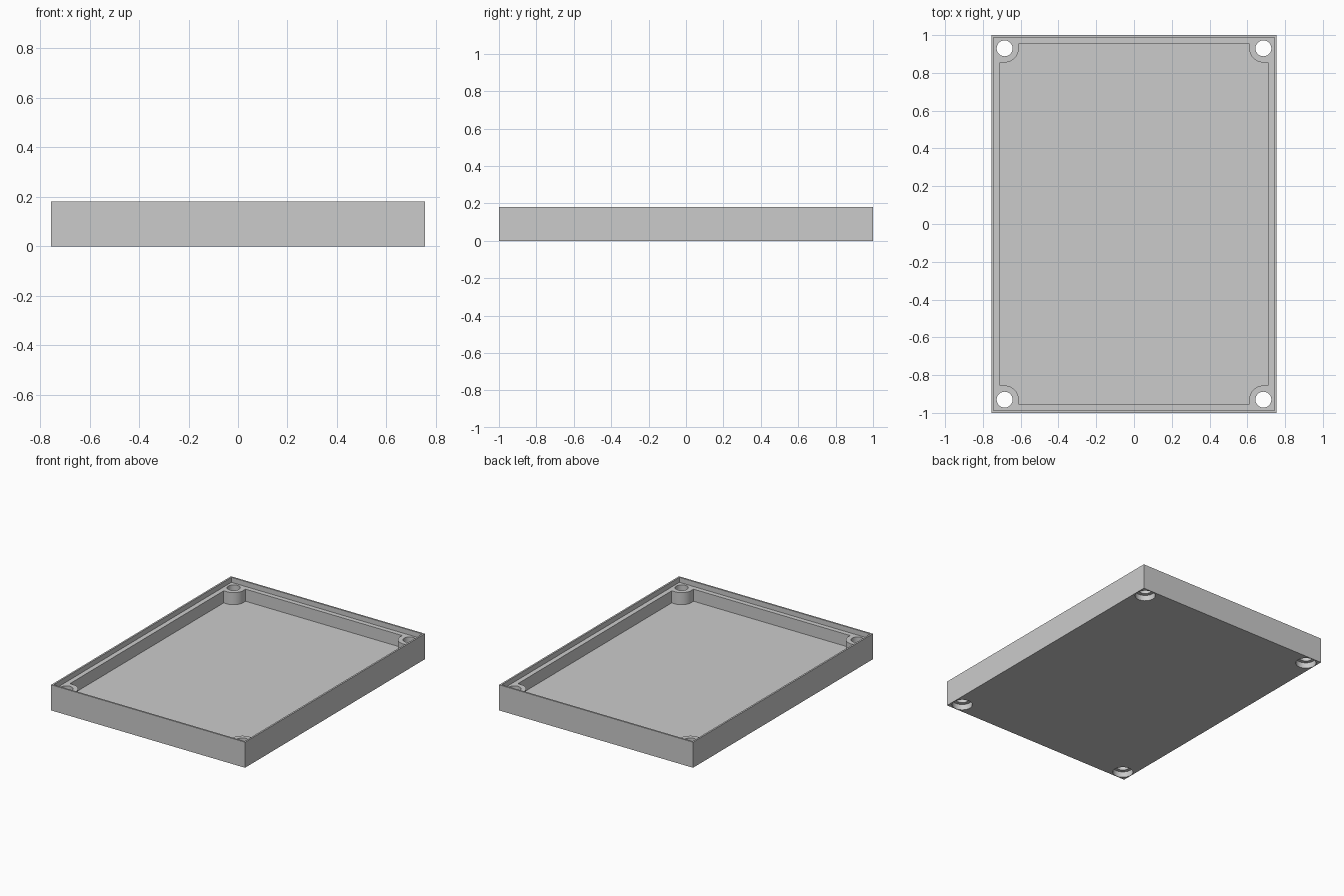
import bpy
import bmesh
from math import cos, sin, pi, radians

if "Cube" in bpy.data.objects:
    bpy.data.objects.remove(bpy.data.objects["Cube"])

W, L, H = 0.755, 1.0, 0.18          # half width, half length, height
LEDGE, FLOOR = 0.145, 0.06          # heights of the ledge and the tray floor
RIM = 0.012                         # thickness of the raised rim
CAV_X, CAV_Y = 0.71, 0.955          # half size of the cavity
HOLE_X, HOLE_Y = 0.685, 0.93        # screw hole centres
BOSS_R = 0.075

grey = bpy.data.materials.new("light_grey")
grey.use_nodes = True
colour = (0.6, 0.6, 0.6, 1)
grey.diffuse_color = colour
grey.node_tree.nodes["Principled BSDF"].inputs["Base Color"].default_value = colour


def prism(name, outline, z0, z1):
    """Extrude a counterclockwise outline from z0 to z1."""
    bm = bmesh.new()
    face = bm.faces.new([bm.verts.new((x, y, z0)) for x, y in outline])
    top = bmesh.ops.extrude_face_region(bm, geom=[face])["geom"]
    verts = [v for v in top if isinstance(v, bmesh.types.BMVert)]
    bmesh.ops.translate(bm, verts=verts, vec=(0, 0, z1 - z0))
    bmesh.ops.recalc_face_normals(bm, faces=bm.faces)
    mesh = bpy.data.meshes.new(name)
    bm.to_mesh(mesh)
    bm.free()
    mesh.materials.append(grey)
    obj = bpy.data.objects.new(name, mesh)
    bpy.context.collection.objects.link(obj)
    return obj


def rectangle(x, y):
    return [(-x, -y), (x, -y), (x, y), (-x, y)]


def circle(cx, cy, r, n=48):
    return [(cx + r * cos(2 * pi * i / n), cy + r * sin(2 * pi * i / n)) for i in range(n)]


def cavity_outline():
    """Rectangle whose corners are notched by rounded screw bosses."""
    arc = [1.5 * pi - 0.5 * pi * i / 12 for i in range(13)]
    corner = [(CAV_X, HOLE_Y - BOSS_R)]
    corner += [(HOLE_X + BOSS_R * cos(a), HOLE_Y + BOSS_R * sin(a)) for a in arc]
    corner += [(HOLE_X - BOSS_R, CAV_Y)]
    points = []
    for sx, sy in ((1, 1), (-1, 1), (-1, -1), (1, -1)):
        part = [(sx * x, sy * y) for x, y in corner]
        points += part if sx * sy > 0 else part[::-1]
    return points


def cut(target, cutter):
    cutter.hide_render = True
    mod = target.modifiers.new("cut", "BOOLEAN")
    mod.operation = "DIFFERENCE"
    mod.solver = "EXACT"
    mod.object = cutter
    bpy.context.view_layer.objects.active = target
    bpy.ops.object.modifier_apply(modifier=mod.name)
    bpy.data.objects.remove(cutter)


# Tray body with stepped rim and hollow interior
tray = prism("tray", rectangle(W, L), 0, H)
cut(tray, prism("rim_cutter", rectangle(W - RIM, L - RIM), LEDGE, H + 0.1))
cut(tray, prism("cavity_cutter", cavity_outline(), FLOOR, H + 0.1))

# Screw holes with counterbores underneath
for sx in (-1, 1):
    for sy in (-1, 1):
        x, y = sx * HOLE_X, sy * HOLE_Y
        cut(tray, prism("hole_cutter", circle(x, y, 0.042), -0.1, H + 0.1))
        cut(tray, prism("counterbore_cutter", circle(x, y, 0.066), -0.1, 0.04))

# Smooth the round walls, keep the edges sharp
bpy.ops.object.select_all(action="DESELECT")
tray.select_set(True)
bpy.context.view_layer.objects.active = tray
bpy.ops.object.shade_smooth_by_angle(angle=radians(30))
